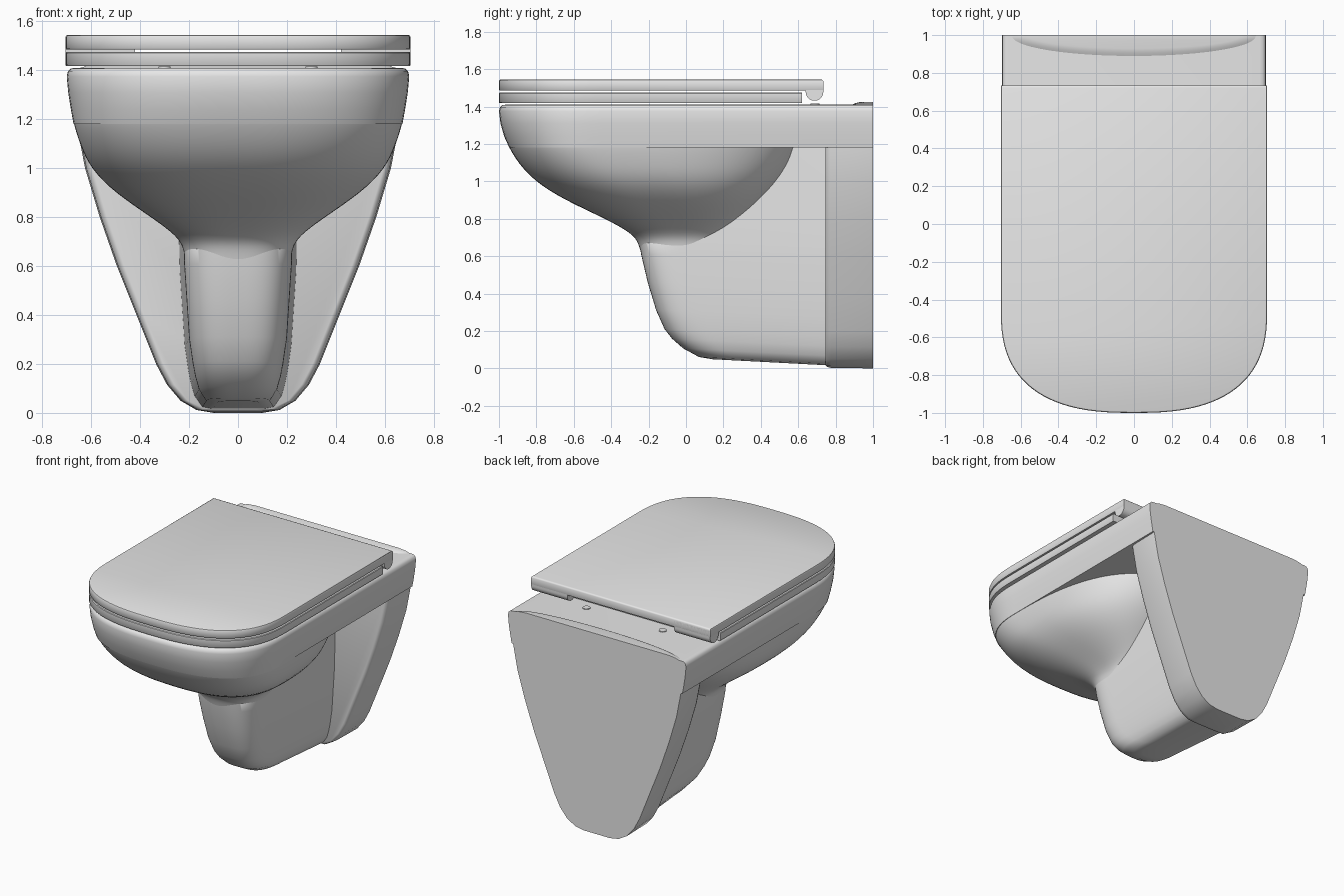
import bpy, bmesh, math
from mathutils import Vector

cube = bpy.data.objects.get("Cube")
if cube:
    bpy.data.objects.remove(cube, do_unlink=True)

ceramic = bpy.data.materials.new("light_grey_ceramic")
ceramic.use_nodes = True
ceramic.diffuse_color = (0.8, 0.8, 0.8, 1)
ceramic.node_tree.nodes["Principled BSDF"].inputs["Base Color"].default_value = (0.8, 0.8, 0.8, 1)


def power(v, n):
    return math.copysign(abs(v) ** (2 / n), v)


def arch(z, front, width, back, centre=-0.45, n=2.6, flare=0.0, steps=48):
    """Straight sides and square back, with a rounded front."""
    pts = [(width + flare, back, z)]
    for i in range(steps + 1):
        t = math.pi * i / steps
        pts.append((width * power(math.cos(t), n),
                    centre - (centre - front) * power(math.sin(t), n), z))
    pts.append((-width - flare, back, z))
    return pts


def oval(z, front, back, width, centre, n=2.6, steps=56):
    """Closed rounded section whose front and back halves differ."""
    pts = []
    for i in range(steps):
        t = 2 * math.pi * i / steps
        s = power(math.sin(t), n)
        reach = (centre - front) if s > 0 else (back - centre)
        pts.append((width * power(math.cos(t), n), centre - reach * s, z))
    return pts


def finish(name, bm, angle=40):
    bmesh.ops.recalc_face_normals(bm, faces=bm.faces)
    mesh = bpy.data.meshes.new(name)
    bm.to_mesh(mesh)
    bm.free()
    obj = bpy.data.objects.new(name, mesh)
    bpy.context.collection.objects.link(obj)
    mesh.materials.append(ceramic)
    bpy.ops.object.select_all(action='DESELECT')
    obj.select_set(True)
    bpy.context.view_layer.objects.active = obj
    bpy.ops.object.shade_smooth_by_angle(angle=math.radians(angle))
    return obj


def loft(name, rings, first_cap=True, last_cap=True, loop=False, angle=40):
    bm = bmesh.new()
    rows = [[bm.verts.new(p) for p in ring] for ring in rings]
    pairs = list(zip(rows, rows[1:]))
    if loop:
        pairs.append((rows[-1], rows[0]))
    for a, b in pairs:
        for i in range(len(a)):
            j = (i + 1) % len(a)
            bm.faces.new((a[i], a[j], b[j], b[i]))
    if first_cap and not loop:
        bm.faces.new(rows[0])
    if last_cap and not loop:
        bm.faces.new(rows[-1])
    return finish(name, bm, angle)


def extrude(name, points, offset):
    bm = bmesh.new()
    face = bm.faces.new([bm.verts.new(p) for p in points])
    out = bmesh.ops.extrude_face_region(bm, geom=[face])
    verts = [g for g in out["geom"] if isinstance(g, bmesh.types.BMVert)]
    bmesh.ops.translate(bm, verts=verts, vec=Vector(offset))
    return finish(name, bm)


# Rim slab: underside, outer wall, rounded lip and inner basin
loft("rim", [
    arch(1.18, -0.60, 0.30, 0.45, -0.3),
    arch(1.18, -0.945, 0.672, 1.0),
    arch(1.24, -0.972, 0.683, 1.0),
    arch(1.31, -0.992, 0.694, 1.0),
    arch(1.375, -1.0, 0.70, 1.0),
    arch(1.397, -0.995, 0.695, 1.0),
    arch(1.408, -0.982, 0.682, 1.0),
    arch(1.41, -0.965, 0.665, 1.0),
    arch(1.41, -0.78, 0.46, 0.42, -0.3),
    arch(1.25, -0.76, 0.44, 0.40, -0.3),
    arch(1.0, -0.5, 0.27, 0.25, -0.2),
    arch(0.85, -0.25, 0.14, 0.12, -0.1),
], first_cap=False, angle=45)

# Bowl flaring out from the neck to the rim
bowl_rows = [
    # height, front, back, half width, centre
    (0.60, -0.235, 0.20, 0.21, -0.02),
    (0.67, -0.255, 0.22, 0.222, -0.02),
    (0.72, -0.285, 0.25, 0.245, -0.03),
    (0.80, -0.43, 0.32, 0.355, -0.08),
    (0.90, -0.65, 0.42, 0.505, -0.18),
    (1.00, -0.81, 0.51, 0.605, -0.30),
    (1.10, -0.90, 0.575, 0.648, -0.40),
    (1.19, -0.952, 0.605, 0.675, -0.45),
    (1.23, -0.966, 0.61, 0.678, -0.45),
]
bowl = loft("bowl", [oval(*row) for row in bowl_rows], False, False, angle=80)
smooth = bowl.modifiers.new("smooth", 'SUBSURF')
smooth.levels = smooth.render_levels = 2

# Neck running back to the wall, with a sloping underside
neck_rows = [
    # height, front, half width
    (0.050, 0.14, 0.09), (0.058, 0.07, 0.13), (0.10, -0.015, 0.16),
    (0.15, -0.075, 0.175), (0.20, -0.115, 0.185), (0.30, -0.16, 0.20),
    (0.45, -0.205, 0.21), (0.60, -0.24, 0.22), (0.68, -0.253, 0.222),
    (0.80, -0.10, 0.225), (1.20, 0.20, 0.23),
]
neck_rings = []
for z, front, width in neck_rows:
    ring = arch(z, front, width, 0.85, front + 0.25, 3.0, 0.02)
    neck_rings.append([(x, y, h - 0.055 * (y - 0.12) * (1 - h / 1.2))
                       for x, y, h in ring])
loft("neck", neck_rings, angle=50)

# Tapered wall panel
half = [(0.10, 0.0), (0.17, 0.012), (0.235, 0.05), (0.29, 0.115), (0.335, 0.20),
        (0.415, 0.40), (0.495, 0.60), (0.565, 0.80), (0.625, 1.0),
        (0.66, 1.18), (0.675, 1.38)]
outline = half + [(-x, z) for x, z in reversed(half)]


def panel_ring(y, inset):
    return [(x - math.copysign(inset, x), y, max(z, inset * 0.6)) for x, z in outline]


loft("wall_panel", [panel_ring(0.745, 0.03), panel_ring(0.752, 0.015),
                    panel_ring(0.775, 0.005), panel_ring(1.0, 0.0)], angle=50)

# Shallow raised ridge along the back of the rim
loft("back_ridge", [arch(1.405, 0.88, 0.66, 1.0, 0.995, 2),
                    arch(1.418, 0.905, 0.62, 1.0, 0.995, 2),
                    arch(1.424, 0.93, 0.56, 1.0, 0.995, 2)])

# Seat ring
loft("seat", [
    arch(1.418, -0.997, 0.702, 0.62),
    arch(1.422, -1.0, 0.705, 0.62),
    arch(1.471, -1.0, 0.705, 0.62),
    arch(1.475, -0.996, 0.701, 0.62),
    arch(1.475, -0.75, 0.43, 0.38, -0.3),
    arch(1.418, -0.75, 0.43, 0.38, -0.3),
], loop=True)

# Lid with softened top edge
loft("lid", [
    arch(1.486, -0.997, 0.702, 0.732),
    arch(1.490, -1.0, 0.705, 0.734),
    arch(1.535, -1.0, 0.705, 0.734),
    arch(1.542, -0.997, 0.702, 0.730),
    arch(1.545, -0.990, 0.695, 0.722),
])

# Hinge rolls hanging from the lid, and mounting caps on the rim
for side, label in ((1, "left"), (-1, "right")):
    profile = [(0.734, 1.53)]
    for i in range(17):
        t = math.pi * i / 16
        profile.append((0.687 + 0.047 * math.cos(t), 1.478 - 0.047 * math.sin(t)))
    profile.append((0.64, 1.53))
    extrude(label + "_hinge_roll", [(side * 0.42, y, z) for y, z in profile],
            (side * 0.284, 0, 0))
    cap = [(side * 0.3 + 0.025 * math.cos(math.tau * i / 24),
            0.69 + 0.025 * math.sin(math.tau * i / 24), 1.40) for i in range(24)]
    extrude(label + "_mounting_cap", cap, (0, 0, 0.016))
